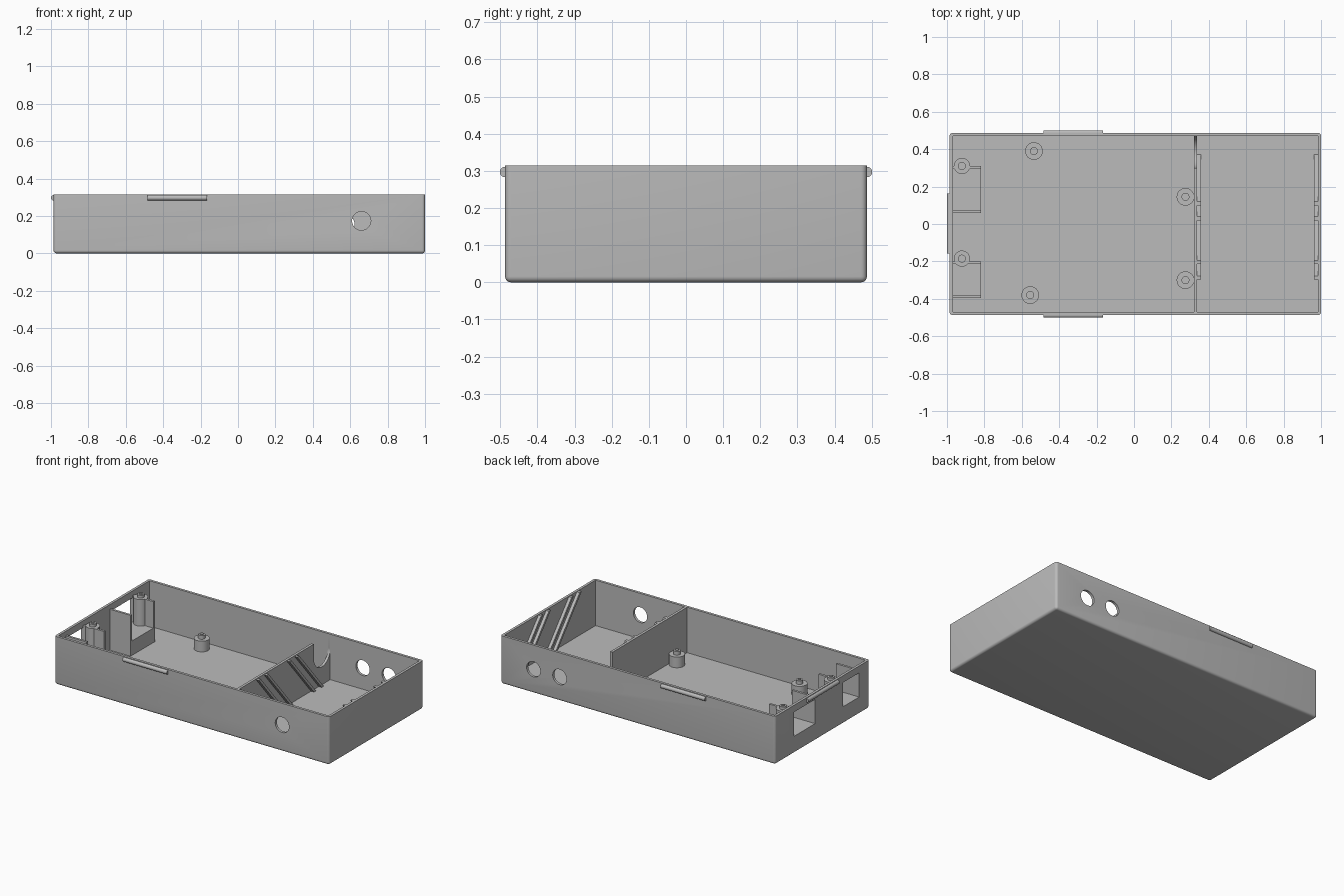
import bpy, bmesh
from math import radians, pi
from mathutils import Matrix, Vector

if "Cube" in bpy.data.objects:
    bpy.data.objects.remove(bpy.data.objects["Cube"], do_unlink=True)

GREY = bpy.data.materials.new("plain_grey")
GREY.use_nodes = True
GREY.diffuse_color = (0.5, 0.5, 0.5, 1)
GREY.node_tree.nodes["Principled BSDF"].inputs["Base Color"].default_value = (0.5, 0.5, 0.5, 1)

X0, X1, Y, TOP = -0.986, 1.0, 0.487, 0.315
WALL = 0.017
FLOOR = 0.018


def finish(name, bm, smooth=True):
    bmesh.ops.recalc_face_normals(bm, faces=bm.faces)
    me = bpy.data.meshes.new(name)
    bm.to_mesh(me)
    bm.free()
    me.materials.append(GREY)
    ob = bpy.data.objects.new(name, me)
    bpy.context.collection.objects.link(ob)
    if smooth:
        shade(ob)
    return ob


def shade(ob):
    bpy.ops.object.select_all(action="DESELECT")
    ob.select_set(True)
    bpy.context.view_layer.objects.active = ob
    bpy.ops.object.shade_smooth_by_angle(angle=radians(30))


def add_box(bm, lo, hi):
    lo, hi = Vector(lo), Vector(hi)
    m = Matrix.Translation((lo + hi) / 2) @ Matrix.Diagonal((*(hi - lo), 1))
    return bmesh.ops.create_cube(bm, size=1, matrix=m)


def add_cyl(bm, centre, r, depth, axis="Z", segs=32):
    turn = {"Z": Matrix(), "X": Matrix.Rotation(pi / 2, 4, "Y"),
            "Y": Matrix.Rotation(pi / 2, 4, "X")}[axis]
    bmesh.ops.create_cone(bm, cap_ends=True, segments=segs, radius1=r, radius2=r,
                          depth=depth, matrix=Matrix.Translation(centre) @ turn)


def box(name, lo, hi):
    bm = bmesh.new()
    add_box(bm, lo, hi)
    return finish(name, bm, False)


def cut(ob, name, make):
    """Subtract one helper solid and remove it again."""
    bm = bmesh.new()
    make(bm)
    cutter = finish(name, bm, False)
    cutter.hide_render = True
    mod = ob.modifiers.new(name, "BOOLEAN")
    mod.operation, mod.solver, mod.object = "DIFFERENCE", "EXACT", cutter
    bpy.ops.object.select_all(action="DESELECT")
    bpy.context.view_layer.objects.active = ob
    ob.select_set(True)
    bpy.ops.object.modifier_apply(modifier=name)
    bpy.data.objects.remove(cutter, do_unlink=True)


# Tray shell with rounded bottom and corners
bm = bmesh.new()
add_box(bm, (X0, -Y, 0), (X1, Y, TOP))
edges = [e for e in bm.edges if min(v.co.z for v in e.verts) < 0.01]
bmesh.ops.bevel(bm, geom=edges, offset=0.016, segments=5, profile=0.5, affect="EDGES")
shell = finish("tray_shell", bm, False)
cut(shell, "cavity", lambda b: add_box(b, (X0 + WALL, -Y + WALL, FLOOR),
                                       (X1 - WALL, Y - WALL, TOP + 0.1)))

# Round holes in the front and back walls
for x, y, z in ((0.66, -Y, 0.174), (0.573, Y, 0.157), (0.762, Y, 0.157)):
    cut(shell, "round_hole", lambda b: add_cyl(b, (x, y, z), 0.05, 0.1, "Y", 40))

# Rectangular windows in the end wall
BAYS = ((0.06, 0.31, 0.31), (-0.395, -0.2, -0.185))
for lo, hi, _ in BAYS:
    cut(shell, "window", lambda b: add_box(b, (X0 - 0.05, lo + 0.015, 0.112),
                                           (X0 + 0.04, hi - 0.015, 0.27)))
shade(shell)

# Divider with a rounded cable notch
divider = box("divider", (0.321, -Y + 0.01, 0.01), (0.338, Y - 0.01, TOP))
cut(divider, "notch_round", lambda b: add_cyl(b, (0.33, 0.385, 0.22), 0.085, 0.1, "X", 40))
cut(divider, "notch_slot", lambda b: add_box(b, (0.28, 0.30, 0.22), (0.38, 0.47, 0.4)))
shade(divider)


# Slanted guide ribs, in pairs, on both faces of the small bay
def rib(name, xa, xb, y_top, width):
    bm = bmesh.new()
    run = 0.255
    ring = [(y_top, TOP - 0.003), (y_top + width, TOP - 0.003),
            (y_top + width + run, FLOOR - 0.004), (y_top + run, FLOOR - 0.004)]
    face = bm.faces.new([bm.verts.new((xa, y, z)) for y, z in ring])
    out = bmesh.ops.extrude_face_region(bm, geom=[face])
    verts = [g for g in out["geom"] if isinstance(g, bmesh.types.BMVert)]
    bmesh.ops.translate(bm, verts=verts, vec=(xb - xa, 0, 0))
    finish(name, bm, False)


for side, xa, xb in (("divider", 0.334, 0.359), ("end", 0.963, 0.988)):
    for y in (0.02, 0.10, -0.298, -0.215):
        rib(side + "_guide_rib", xa, xb, y, 0.021)


# Standoffs with a stepped peg
def standoff(x, y, r, height, peg):
    bm = bmesh.new()
    base = FLOOR - 0.005
    for rad, top in ((r, height), (0.021, height + peg), (0.01, height + peg + 0.006)):
        add_cyl(bm, (x, y, (base + top) / 2), rad, top - base)
    finish("standoff", bm)


for x, y in ((-0.535, 0.39), (-0.555, -0.38), (0.275, 0.145), (0.275, -0.3)):
    standoff(x, y, 0.047, 0.088, 0.024)

# Connector bays: platform, two cheeks and a tall standoff each
for lo, hi, post in BAYS:
    xa, xb = X0 + WALL - 0.005, -0.818
    box("connector_platform", (xa, lo + 0.002, 0.01), (xb - 0.001, hi - 0.002, 0.112))
    box("cheek_a", (xa, lo, 0.01), (xb, lo + 0.015, 0.285))
    box("cheek_b", (xa, hi - 0.015, 0.01), (xb, hi, 0.285))
    standoff(-0.92, post, 0.043, 0.285, 0.018)

# Snap beads on three outer walls
for name, centre, length, axis in (("front_bead", (-0.325, -Y, 0.297), 0.32, "X"),
                                   ("back_bead", (-0.325, Y, 0.297), 0.32, "X"),
                                   ("end_bead", (X0, 0.003, 0.297), 0.32, "Y")):
    bm = bmesh.new()
    add_cyl(bm, centre, 0.014, length, axis, 24)
    finish(name, bm)
